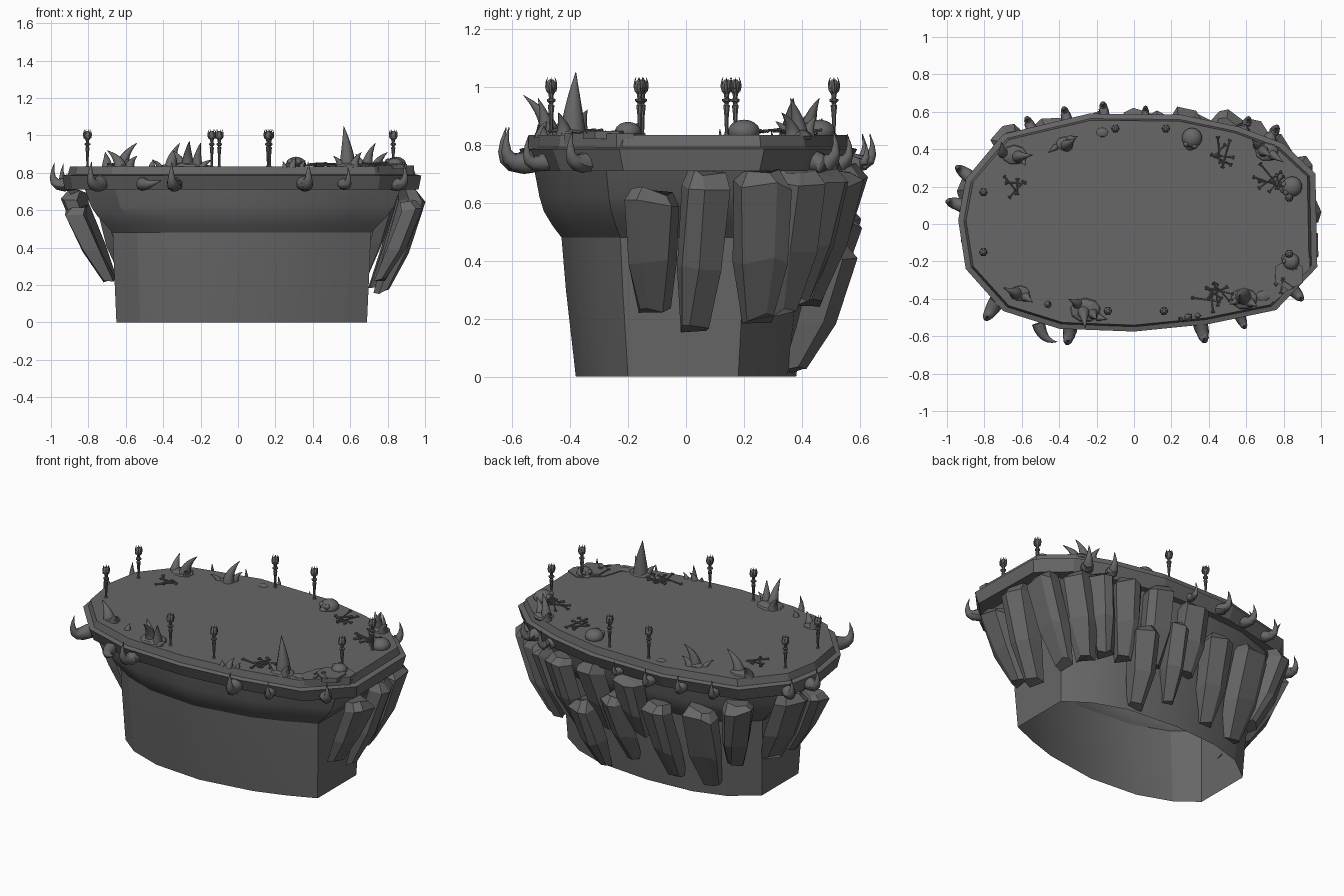
import bpy, bmesh, math, random
from mathutils import Vector as V

random.seed(4)
stone = bpy.data.materials.new("dark_stone")
stone.diffuse_color = (.135, .135, .135, 1)


def finish(name, bm, smooth=None):
    bmesh.ops.recalc_face_normals(bm, faces=bm.faces)
    me = bpy.data.meshes.new(name)
    bm.to_mesh(me)
    bm.free()
    me.materials.append(stone)
    ob = bpy.data.objects.new(name, me)
    bpy.context.collection.objects.link(ob)
    if smooth:
        bpy.ops.object.select_all(action='DESELECT')
        ob.select_set(True)
        bpy.context.view_layer.objects.active = ob
        bpy.ops.object.shade_smooth_by_angle(angle=math.radians(smooth))
    return ob


def skin(bm, rings, caps=True):
    """Bridge a list of equal point rings and optionally cap both ends."""
    vs = [[bm.verts.new(p) for p in r] for r in rings]
    n = len(vs[0])
    for a, b in zip(vs, vs[1:]):
        for i in range(n):
            bm.faces.new((a[i], a[(i + 1) % n], b[(i + 1) % n], b[i]))
    if caps:
        bm.faces.new(vs[0][::-1])
        bm.faces.new(vs[-1])


def scaled(outline, levels):
    return [[(x * sx, y * sy, z) for x, y in outline] for z, sx, sy in levels]


def tube(bm, pts, radii, sides=8):
    """Round sweep along points."""
    rings = []
    for i, p in enumerate(pts):
        t = (pts[min(i + 1, len(pts) - 1)] - pts[max(i - 1, 0)]).normalized()
        u = t.cross(V((0.31, 0.9, 0.17))).normalized()
        w = t.cross(u)
        rings.append([p + (u * math.cos(a) + w * math.sin(a)) * radii[i]
                      for a in (math.tau * k / sides for k in range(sides))])
    skin(bm, rings)


def claw(bm, a, b, c, r, steps=6, sides=9):
    """Tapered curved spike through a quadratic curve a-b-c."""
    ts = [i / steps for i in range(steps + 1)]
    pts = [a * (1 - t) ** 2 + b * (2 * t * (1 - t)) + c * t * t for t in ts]
    tube(bm, pts, [r * (1 - t ** 1.3) + 0.001 for t in ts], sides)


def ball(bm, c, r, seg=12, squash=(1, 1, 1)):
    res = bmesh.ops.create_uvsphere(bm, u_segments=seg, v_segments=seg // 2 + 2, radius=r)
    for v in res['verts']:
        v.co = V(c) + V([v.co[i] * squash[i] for i in range(3)])


# Stone pedestal, an open shell flaring under the platform
base = [(.70, -.2), (.53, -.27), (.34, -.33), (0, -.38), (-.32, -.355), (-.53, -.28),
        (-.66, -.18), (-.66, .18), (-.5, .3), (-.3, .36), (0, .38), (.35, .35),
        (.55, .28), (.70, .18)]
bm = bmesh.new()
skin(bm, scaled(base, [(0, .985, 1), (.3, 1.005, 1.09), (.48, 1.015, 1.13), (.52, 1.07, 1.21),
                       (.57, 1.14, 1.29), (.62, 1.19, 1.33), (.73, 1.25, 1.385)]), caps=False)
finish("pedestal", bm, 18)

# Platform slab with stepped rim
rim = [(.98, -.23), (.76, -.46), (.4, -.535), (0, -.575), (-.4, -.56), (-.70, -.465),
       (-.90, -.24), (-.94, .02), (-.9, .24), (-.70, .48), (-.24, .59), (.25, .585),
       (.56, .52), (.8, .43), (.97, .27)]
bm = bmesh.new()
skin(bm, scaled(rim, [(.71, .985, .94), (.785, 1, 1), (.792, .968, .955), (.834, .955, .94)]))
finish("platform", bm)

# Thin broken plates on the front right corner
bm = bmesh.new()
plate = [(.94, -.18), (.94, -.24), (.75, -.42), (.69, -.36), (.73, -.24), (.85, -.14)]
skin(bm, scaled(plate, [(.79, 1, 1), (.839, 1, 1)]))
hexa = [(.83 + .085 * math.cos(k * math.pi / 3 + .5), -.27 + .085 * math.sin(k * math.pi / 3 + .5))
        for k in range(6)]
skin(bm, scaled(hexa, [(.82, 1, 1), (.848, 1, 1)]))
finish("corner_plates", bm)

# Hanging rock shards: top centre, bottom centre, half width
shards = [(.92, -.12, .64, .76, -.11, .22, .09), (.925, .08, .71, .77, .03, .16, .088),
          (.89, .26, .71, .73, .25, .20, .10), (.76, .40, .71, .64, .34, .22, .09),
          (.65, .47, .70, .55, .39, .27, .08), (.50, .53, .71, .44, .43, .26, .085),
          (.27, .55, .72, .23, .43, .30, .09), (.02, .54, .70, 0, .44, .32, .09),
          (.35, .51, .46, .30, .38, .02, .085), (.13, .53, .56, .08, .39, .11, .07),
          (-.17, .53, .58, -.20, .38, .08, .085), (-.44, .50, .61, -.42, .35, .08, .10),
          (-.68, .45, .69, -.58, .34, .24, .085), (-.87, .2, .70, -.69, .14, .24, .10),
          (-.86, -.04, .62, -.69, -.06, .22, .075)]
for s in shards:
    a, b, hw = V(s[:3]), V(s[3:6]), s[6]
    out = V((a.x - b.x, a.y - b.y, 0)).normalized()
    side = out.cross(V((0, 0, 1)))
    # blocky section: broad outer face, one chamfered flank
    sec = [(-1, -1), (-.95, .4), (-.45, 1), (.75, .8), (1, -1)]
    if random.random() < .5:
        sec = [(-x, y) for x, y in sec[::-1]]
    rings = []
    for t, k, o in ((0, .72, -.01), (.1, 1, .03), (.6, .92, .025), (1, .55, 0)):
        c = a.lerp(b, t) + out * o
        rings.append([c + side * (x * hw * k + random.uniform(-.008, .008)) + out * (y * .055 * k)
                      + V((0, 0, random.uniform(-.018, .018))) for x, y in sec])
    bm = bmesh.new()
    skin(bm, rings)
    finish("rock_shard", bm)

# Claws round the rim, curving outward and up: x, y, size
bm = bmesh.new()
for x, y, s in [(-.75, -.44, 1), (-.34, -.56, 1), (.36, -.55, 1), (.57, -.50, .75),
                (.85, -.35, .9), (.73, .46, .9), (.59, .51, .8), (.06, .58, .6),
                (-.16, .585, .8), (-.36, .56, .8), (-.55, .51, .8), (-.89, .26, .9),
                (-.925, .1, .95)]:
    n = V((x / .92, y / .34, 0)).normalized()
    p = V((x, y, .745))
    claw(bm, p - n * .03, p + n * .108 * s + V((0, 0, -.04)),
         p + n * .062 * s + V((0, 0, .115 * s)), .042 * s)
claw(bm, V((-.51, -.53, .74)), V((-.49, -.63, .73)), V((-.41, -.63, .76)), .036)
finish("rim_claws", bm, 40)

# Spikes rising from the deck: base xy, tip xyz, radius
bm = bmesh.new()
for bx, by, tx, ty, tz, r in [
        (.585, -.39, .565, -.38, 1.05, .045), (.62, -.42, .66, -.44, .91, .03),
        (.55, -.41, .51, -.43, .89, .025), (.69, .39, .735, .36, .96, .032),
        (.74, .37, .80, .33, .91, .03), (.66, .42, .63, .45, .90, .025),
        (-.62, .36, -.54, .37, .96, .036), (-.70, .38, -.71, .44, .91, .03),
        (-.60, .35, -.58, .31, .88, .025), (-.36, .42, -.31, .46, .96, .034),
        (-.34, .45, -.30, .47, .89, .025), (-.42, .41, -.46, .38, .87, .018),
        (-.27, -.47, -.26, -.56, .97, .036), (-.22, -.48, -.20, -.51, .96, .03),
        (-.30, -.43, -.35, -.40, .92, .03), (-.19, -.50, -.14, -.51, .87, .022),
        (-.63, -.37, -.70, -.34, .92, .036), (-.58, -.39, -.54, -.42, .89, .028),
        (-.46, -.43, -.45, -.42, .87, .02), (.29, -.50, .31, -.48, .88, .022),
        (.34, -.49, .36, -.49, .865, .016), (.25, -.51, .24, -.5, .86, .014)]:
    a, c = V((bx, by, .825)), V((tx, ty, tz))
    claw(bm, a, V((bx, by, .825 + (tz - .825) * .5)), c, r)
finish("deck_spikes", bm, 40)

# Rubble at the spike feet
bm = bmesh.new()
for x, y, r in [(.59, -.4, .075), (.69, -.385, .04), (-.64, .37, .07), (-.37, .43, .05),
                (-.17, .49, .035), (-.26, -.46, .085), (-.61, -.37, .055), (.71, .385, .065)]:
    ball(bm, (x, y, .83), r, 9, (1, .8, .35))
finish("rubble", bm)

# Skulls: cranium, jaw and eye sockets
bm = bmesh.new()
for x, y, r, ang in [(.31, .46, .055, -1.8), (.845, .20, .055, 3.4), (.84, -.20, .045, 2.6)]:
    ball(bm, (x, y, .845), r, 14, (1, 1, .75))
    d = V((math.cos(ang), math.sin(ang), 0))
    e = V((-d.y, d.x, 0))
    ball(bm, V((x, y, .838)) + d * r * .75, r * .5, 8, (1, 1, .6))
    for k in (-1, 1):
        ball(bm, V((x, y, .86)) + d * r * .7 + e * (k * r * .4), r * .3, 8)
finish("skulls", bm, 50)

# Scattered bones with knobbed ends
bm = bmesh.new()
for x, y, n in [(.48, .37, 5), (.74, .24, 6), (-.64, .21, 4), (.44, -.36, 6), (.82, -.30, 4),
                (.40, -.40, 2)]:
    for i in range(n):
        a = math.pi * i / n + random.uniform(-.25, .25)
        L = random.uniform(.035, .075)
        d = V((math.cos(a) * L, math.sin(a) * L, random.uniform(-.006, .006)))
        c = V((x + random.uniform(-.03, .03), y + random.uniform(-.03, .03), .84 + .002 * i))
        tube(bm, [c - d, c, c + d], [.005, .0035, .005], 6)
        s = V((-d.y, d.x, 0)).normalized() * .005
        for e in (c - d, c + d):
            ball(bm, e + s, .006, 6)
            ball(bm, e - s, .006, 6)
finish("bones", bm)

# Standing torches with caged heads
profile = [(.014, .83), (.008, .838), (.006, .842), (.008, .90), (.012, .935), (.007, .94),
           (.009, .945), (.016, .95), (.016, .957), (.008, .96), (.010, .975), (.018, .985),
           (.022, 1.0), (.018, 1.015), (.008, 1.024)]
for x, y in [(-.805, .17), (-.805, -.15), (-.10, .51), (.17, .51), (-.14, -.465), (.16, -.465),
             (.83, .14), (.83, -.16)]:
    bm = bmesh.new()
    tube(bm, [V((x, y, z)) for r, z in profile], [r for r, z in profile], 8)
    for k in range(6):
        d = V((math.cos(k * math.pi / 3), math.sin(k * math.pi / 3), 0))
        claw(bm, V((x, y, .985)) + d * .015, V((x, y, 1.01)) + d * .026,
             V((x, y, 1.032)) + d * .014, .004, 4, 5)
    finish("torch", bm)
